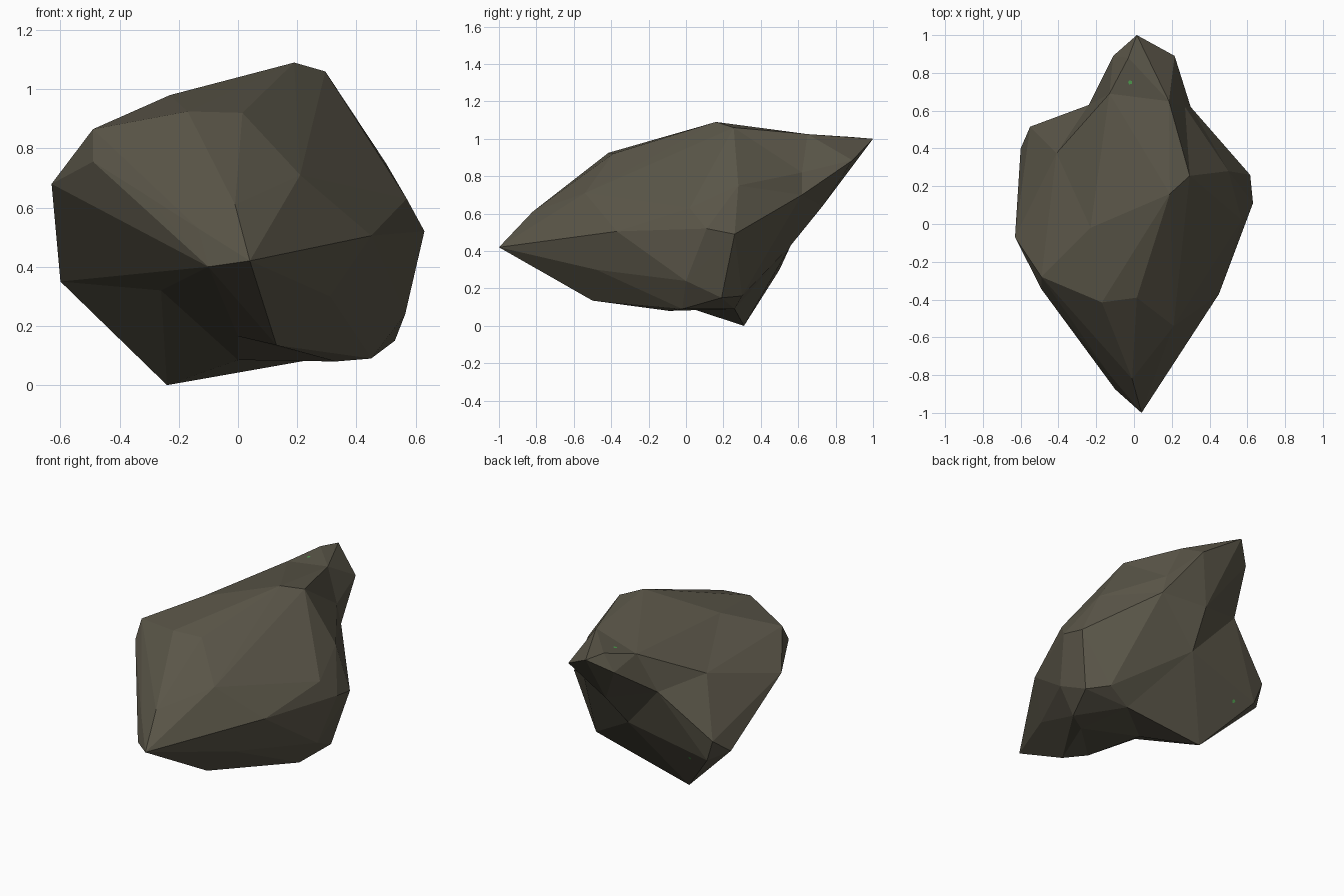
import bpy, bmesh
from mathutils import Vector
from mathutils.bvhtree import BVHTree

if "Cube" in bpy.data.objects:
    bpy.data.objects.remove(bpy.data.objects["Cube"])

# Corner points of the boulder
CORNERS = [
    # front point and brow
    (.04, -1, .42), (-.10, -.875, .40), (-.01, -.82, .61), (-.17, -.415, .925),
    (.015, -.39, .92), (.21, -.54, .71), (.45, -.37, .505), (.31, -.48, .30),
    (-.315, -.565, .645), (-.135, -.79, .53),
    # left side
    (-.49, -.345, .755), (-.49, -.28, .865), (-.63, -.07, .68), (-.60, .40, .35),
    (-.55, .515, .44), (-.50, .50, .30), (-.41, .375, .79),
    # crown
    (-.23, -.02, .98), (.19, .16, 1.09), (.295, .255, 1.06),
    # right side
    (.57, .02, .63), (.50, .28, .75), (.63, .11, .52), (.615, .26, .49),
    (.565, 0, .24), (.53, .19, .15), (.43, .30, .16),
    # rear spur
    (.185, .65, 1.025), (.27, .62, .82), (.30, .62, .70), (.215, .89, .885),
    (.015, 1, 1), (-.03, .88, 1.01), (-.11, .89, .91), (-.13, .69, .96),
    (-.24, .63, .72), (.06, .73, .64), (.02, .56, .43),
    # underside
    (-.24, .31, 0), (.27, .26, .09), (0, .05, .085), (.45, -.02, .09),
    (.33, -.09, .08), (.13, -.50, .135), (0, -.42, .165), (-.26, -.30, .32),
]
CENTRE = Vector((.03, .10, .60))


def material(name, rgb):
    m = bpy.data.materials.new(name)
    m.diffuse_color = (*rgb, 1)
    m.use_nodes = True
    m.node_tree.nodes["Principled BSDF"].inputs["Base Color"].default_value = m.diffuse_color
    return m


def add_object(name, bm, mat):
    mesh = bpy.data.meshes.new(name)
    bm.to_mesh(mesh)
    mesh.materials.append(mat)
    ob = bpy.data.objects.new(name, mesh)
    bpy.context.collection.objects.link(ob)
    return ob


def puff_out(bm):
    """Turn inward creases into ridges, except under the boulder and on the spur."""
    for e in list(bm.edges):
        if len(e.link_faces) != 2:
            continue
        a, b = e.verts
        c, d = [next(v for v in f.verts if v not in e.verts) for f in e.link_faces]
        quad = [v.co for v in (a, b, c, d)]
        mean = sum(quad, Vector()) / 4
        if bm.edges.get((c, d)) or max(p.y for p in quad) > .52:
            continue
        if mean.z < .36 and mean.x < .25:
            continue
        f = e.link_faces[0]
        f.normal_update()
        if f.normal.dot(d.co - a.co) < 1e-4:
            continue
        n = (c.co - CENTRE).cross(d.co - CENTRE)
        if n.dot(a.co - CENTRE) * n.dot(b.co - CENTRE) >= -1e-6:
            continue
        if bmesh.utils.edge_rotate(e, True):
            return True
    return False


# Boulder: wrap the corners on a sphere, then move them to their true places
bm = bmesh.new()
verts = [bm.verts.new((Vector(p) - CENTRE).normalized()) for p in CORNERS]
bmesh.ops.convex_hull(bm, input=verts)
for v, p in zip(verts, CORNERS):
    v.co = p
bmesh.ops.recalc_face_normals(bm, faces=bm.faces[:])
for _ in range(200):
    if not puff_out(bm):
        break
bmesh.ops.recalc_face_normals(bm, faces=bm.faces[:])
bm.normal_update()
tree = BVHTree.FromBMesh(bm)
add_object("boulder", bm, material("grey brown stone", (.102, .092, .065)))
bm.free()

# Tiny green flecks lying on the stone
green = material("moss green", (.08, .35, .08))
for i, (start, aim) in enumerate([((-.02, .75, 3), (0, 0, -1)),
                                  ((.73, 1.84, -.62), (-.557, -.695, .454))]):
    hit, normal, _, _ = tree.ray_cast(Vector(start), Vector(aim))
    if hit is None:
        continue
    bm = bmesh.new()
    bmesh.ops.create_circle(bm, cap_ends=True, segments=5, radius=.012)
    ob = add_object(f"moss_fleck_{i + 1}", bm, green)
    bm.free()
    ob.location = hit + normal * .002
    ob.rotation_euler = normal.to_track_quat('Z', 'Y').to_euler()
